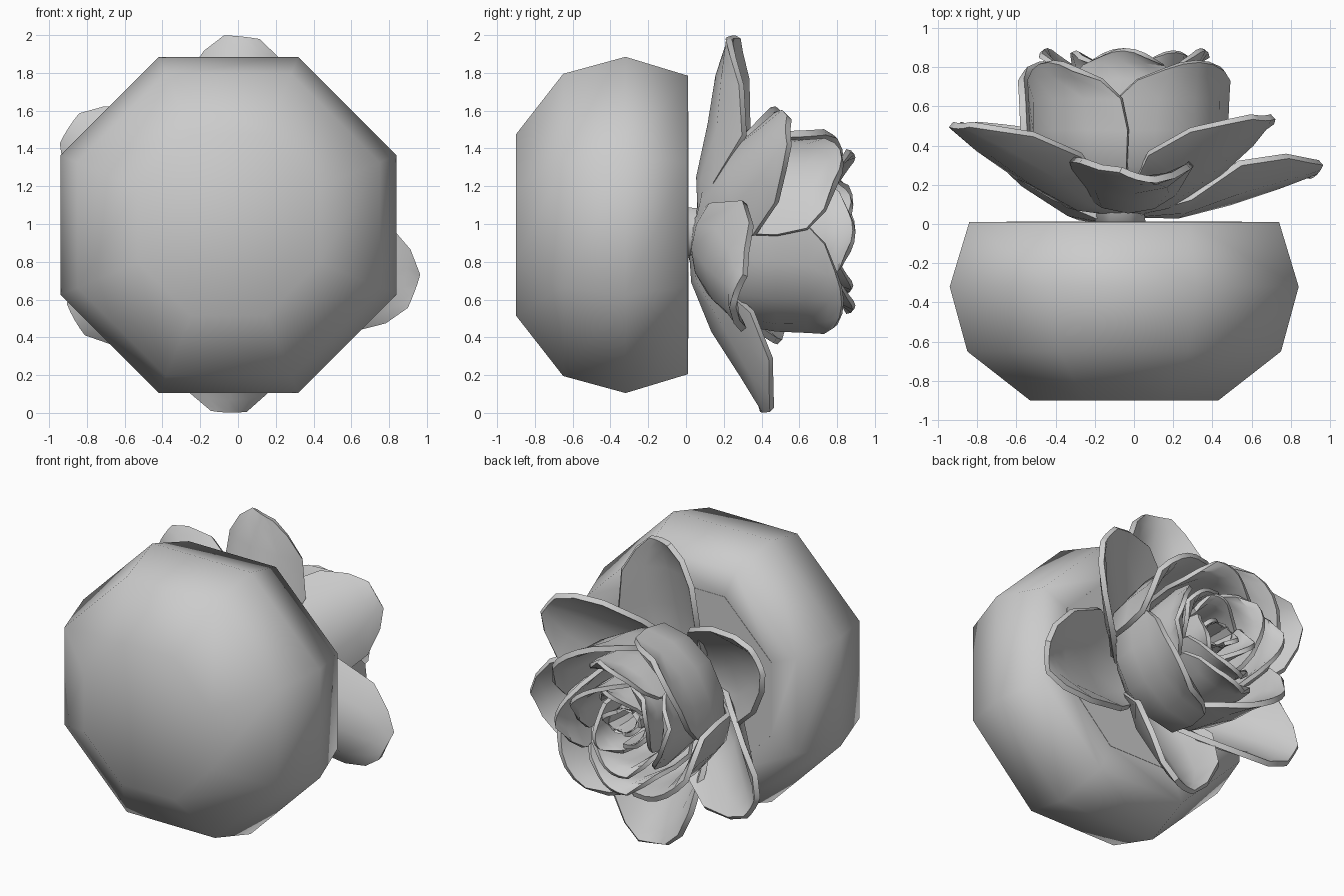
import bpy, bmesh, math
from mathutils import Vector

if "Cube" in bpy.data.objects:
    bpy.data.objects.remove(bpy.data.objects["Cube"])

CX, CZ = -0.05, 0.96      # flower axis runs along +y


def finish(name, bm, smooth=True):
    bmesh.ops.recalc_face_normals(bm, faces=bm.faces)
    me = bpy.data.meshes.new(name)
    bm.to_mesh(me)
    bm.free()
    for p in me.polygons:
        p.use_smooth = smooth
    ob = bpy.data.objects.new(name, me)
    bpy.context.collection.objects.link(ob)
    return ob


def lathe(name, profile, cx, cz, smooth):
    """Eight-sided turned shape about the y direction; profile = (y, apothem)."""
    bm = bmesh.new()
    rings = []
    for y, a in profile:
        r = a / math.cos(math.pi / 8)
        rings.append([bm.verts.new((cx + r * math.cos((k + .5) * math.pi / 4), y,
                                    cz + r * math.sin((k + .5) * math.pi / 4)))
                      for k in range(8)])
    for a, b in zip(rings, rings[1:]):
        for k in range(8):
            bm.faces.new((a[k], a[(k + 1) % 8], b[(k + 1) % 8], b[k]))
    bm.faces.new(rings[0])
    bm.faces.new(rings[-1])
    return finish(name, bm, smooth)


def petal(name, angle, line, curl=None, spiral=0.0, thick=0.035, twist=0.0, drop=0.03):
    """line = (radius, y, half width); each row bends round toward the flower axis."""
    A = math.radians(angle)
    bm = bmesh.new()
    rows = []
    n = len(line)
    for i, (r, y, hw) in enumerate(line):
        p, q = line[max(i - 1, 0)], line[min(i + 1, n - 1)]
        t = Vector((q[0] - p[0], q[1] - p[1])).normalized()
        nr, ny = (-t.y, t.x) if curl else (-1, 0)
        R = curl or max(r, 0.1)
        row = []
        for j in range(5):
            u = (j - 2) / 2
            a = u * hw / R
            s, d = R * math.sin(a), R * (1 - math.cos(a)) + spiral * u
            rr, yy = r + nr * d, y + ny * d + twist * u * i / n
            # rounded tip: the sides of the last rows fall back
            if i >= n - 2:
                yy -= drop * u * u * (1 if i == n - 1 else .6)
            row.append(bm.verts.new((CX + rr * math.cos(A) - s * math.sin(A), yy,
                                     CZ + rr * math.sin(A) + s * math.cos(A))))
        rows.append(row)
    for a, b in zip(rows, rows[1:]):
        for j in range(4):
            bm.faces.new((a[j], a[j + 1], b[j + 1], b[j]))
    ob = finish(name, bm)
    m = ob.modifiers.new("thickness", "SOLIDIFY")
    m.thickness, m.offset = thick, 0
    bpy.context.view_layer.objects.active = ob
    ob.select_set(True)
    bpy.ops.object.modifier_apply(modifier=m.name)
    bpy.ops.object.shade_smooth_by_angle(angle=math.radians(40))
    ob.select_set(False)
    return ob


# pot, soil and stem
lathe("pot", [(-.9, .48), (-.65, .8), (-.32, .89), (.01, .79), (.01, .6)],
      -0.05, 0.995, True)
lathe("soil", [(-.05, .6), (.012, .6)], -0.05, 0.995, False)
lathe("stem", [(0, .13), (.08, .12), (.2, .2)], CX - .02, CZ, True)

# open outer petals: angle, reach, tip height, half width, edge twist, bend radius, base height
for k, (ang, L, tip, w, tw, curl, b) in enumerate([
        (86, 1.03, .24, .38, .03, .34, .04), (147, 1.0, .5, .38, 0, .42, .02),
        (210, .93, .50, .40, 0, .36, -.03), (270, .95, .42, .40, .03, .33, -.01),
        (-18, 1.03, .27, .40, .04, .38, .01), (37, .89, .54, .38, 0, .42, .02)]):
    line = [(.05, b + .04, .08), (.28 * L, b + .13 * tip, .26),
            (.55 * L, b + .38 * tip, w), (.8 * L, .72 * tip, w * .84),
            (.93 * L, .9 * tip, w * .52), (L, tip, .09)]
    petal(f"outer_petal_{k}", ang, line, curl=curl, twist=tw, drop=0)

# upright cup petals with rounded tops
for k in range(4):
    line = [(.1, .09, .1), (.32, .15, .3), (.46, .3, .4), (.49, .48, .43),
            (.495, .64, .4), (.51, .76, .31), (.53, .83, .18)]
    petal(f"cup_petal_{k}", 45 + 90 * k, line, spiral=.035, drop=.04)

# nested inner petals: radius, tip height, count, start angle
for g, (r, top, count, start) in enumerate([
        (.38, .89, 4, 0), (.28, .88, 3, 30), (.19, .84, 3, 80), (.10, .80, 2, 20)]):
    for k in range(count):
        h = r * 3.0 / count
        line = [(r * .6, .2, h * .6), (r * .95, .4, h), (r, .6, h * 1.15),
                (r * .97, .74, h), (r * .98, top - .06, h * .75), (r * 1.06, top, h * .38)]
        petal(f"inner_petal_{g}_{k}", start + 360 * k / count, line,
              spiral=.04, thick=.028)
